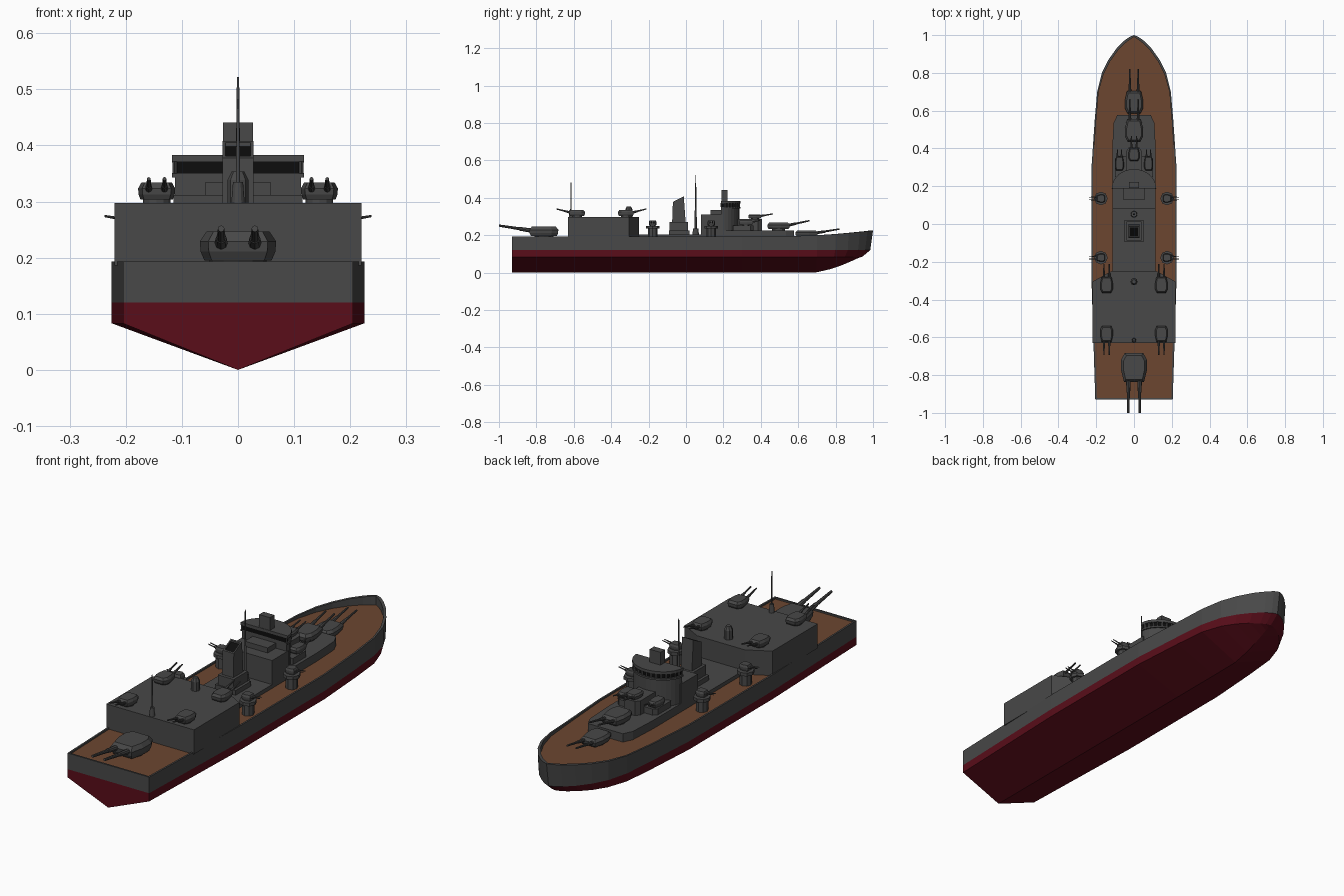
import bpy, bmesh, math
from mathutils import Matrix, Vector

if "Cube" in bpy.data.objects:
    bpy.data.objects.remove(bpy.data.objects["Cube"])


def material(name, rgb):
    m = bpy.data.materials.new(name)
    m.diffuse_color = (*rgb, 1)
    m.use_nodes = True
    m.node_tree.nodes["Principled BSDF"].inputs["Base Color"].default_value = m.diffuse_color
    return m


GREY = material("dark_grey", (0.065, 0.065, 0.065))
RED = material("hull_red", (0.10, 0.004, 0.010))
WOOD = material("deck_wood", (0.15, 0.062, 0.03))
BLACK = material("black", (0.004, 0.004, 0.004))


def finish(name, bm, mat=GREY):
    bmesh.ops.remove_doubles(bm, verts=bm.verts, dist=1e-5)
    bmesh.ops.recalc_face_normals(bm, faces=bm.faces)
    me = bpy.data.meshes.new(name)
    bm.to_mesh(me)
    bm.free()
    me.materials.append(mat)
    ob = bpy.data.objects.new(name, me)
    bpy.context.collection.objects.link(ob)
    return ob


def loft(bm, rows, closed=False, caps=False):
    vs = [[bm.verts.new(p) for p in r] for r in rows]
    n = len(rows[0])
    for a, b in zip(vs, vs[1:]):
        for i in range(n if closed else n - 1):
            j = (i + 1) % n
            bm.faces.new((a[i], a[j], b[j], b[i]))
    if caps:
        bm.faces.new(vs[0])
        bm.faces.new(vs[-1])


def prism(name, outline, z0, z1, mat=GREY):
    bm = bmesh.new()
    loft(bm, [[(x, y, z) for x, y in outline] for z in (z0, z1)], True, True)
    return finish(name, bm, mat)


def box(name, x0, x1, y0, y1, z0, z1, mat=GREY):
    return prism(name, [(x0, y0), (x1, y0), (x1, y1), (x0, y1)], z0, z1, mat)


def mirrored(half):
    return half + [(-x, y) for x, y in reversed(half)]


def cone(bm, a, b, r0, r1, n=8):
    a, b = Vector(a), Vector(b)
    d = b - a
    m = Matrix.Translation((a + b) / 2) @ d.to_track_quat('Z', 'Y').to_matrix().to_4x4()
    bmesh.ops.create_cone(bm, cap_ends=True, segments=n, radius1=r0, radius2=r1,
                          depth=d.length, matrix=m)


def column(name, x, y, steps, n=12):
    bm = bmesh.new()
    for z0, z1, r0, r1 in steps:
        cone(bm, (x, y, z0), (x, y, z1), r0, r1, n)
    return finish(name, bm)


# Hull stations: y, half width, top height
stations = [(-.93, .205, .193), (-.3, .225, .193), (.3, .225, .193), (.55, .208, .195),
            (.7, .195, .2), (.8, .17, .206), (.87, .135, .212), (.93, .092, .218),
            (.97, .052, .222), (.99, .025, .225), (1.0, 0, .226)]
bottom, side, deck = [], [], []
for y, w, zt in stations:
    t = max(0, (y - .68) / .32)
    keel = (0, y - .07 * t, .083 * t ** 1.5)
    chine, water = y - .06 * t * t, y - .015 * t * t
    wi, yi = max(w - .008, 0), y - (.01 if y > .7 else 0) + (.008 if y < -.9 else 0)
    half = [(w, water, .12), (w * (1 - .12 * t), chine, .083)]
    bottom.append(half + [keel] + [(-x, a, b) for x, a, b in reversed(half)])
    side.append([(w, water, .12), (w, y, zt), (wi, yi, zt), (wi, yi, .184)])
    deck.append((wi, yi))

bm = bmesh.new()
loft(bm, bottom)
bm.verts.ensure_lookup_table()
bm.faces.new(bm.verts[:5])
finish("hull_bottom", bm, RED)

bm = bmesh.new()
for s in (1, -1):
    loft(bm, [[(s * x, y, z) for x, y, z in r] for r in side])
# stern plate and its inner rim
loft(bm, [[(s * x, y, z) for x, y, z in side[0]] for s in (1, -1)])
finish("hull_side", bm)

bm = bmesh.new()
loft(bm, [[(-w, y, .186), (w, y, .186)] for w, y in deck])
finish("deck", bm, WOOD)

# Superstructure blocks
prism("aft_house", mirrored([(.22, -.63), (.22, -.305), (.12, -.25)]), .186, .297)
box("mid_platform", -.115, .115, -.255, .1, .186, .203)
prism("fore_platform", mirrored([(.115, .08), (.115, .4), (.108, .535), (.088, .578)]), .186, .224)
box("bridge_rear", -.115, .115, .08, .2, .2, .312)
box("bridge_step", -.058, .058, .13, .2, .312, .335)
box("small_rear_cabin", -.027, .027, .19, .222, .38, .441)


# Rounded bridge with window band and rims
def arc(r, k=16):
    return [(r * math.cos(math.pi * i / k), .188 + (r - .015) * math.sin(math.pi * i / k))
            for i in range(k + 1)]


prism("bridge_tower", arc(.112), .2, .35)
prism("bridge_windows", arc(.110), .35, .371, BLACK)
prism("bridge_sill", arc(.118), .343, .351)
prism("bridge_roof", arc(.118), .37, .383)
bm = bmesh.new()
for x, y in arc(.113):
    cone(bm, (x, y, .35), (x, y, .371), .004, .004, 4)
finish("window_posts", bm)

# Structures in front of the bridge
prism("upper_gun_tower", mirrored([(.042, .25), (.042, .385), (.028, .405)]), .22, .288)
for s in (1, -1):
    prism("side_gun_base", [(s * .04, .25), (s * .1, .25), (s * .1, .345), (s * .085, .36),
                            (s * .04, .36)], .22, .252)

# Funnel with slanted open top
box("funnel_base", -.052, .052, -.092, .018, .2, .225)
box("funnel_lower", -.04, .04, -.088, .012, .225, .27)


def ring(hx, y0, y1, za, zb):
    return [(-hx, y0, za), (hx, y0, za), (hx, y1, zb), (-hx, y1, zb)]


bm = bmesh.new()
loft(bm, [ring(.028, -.074, -.002, .27, .27), ring(.028, -.07, -.012, .378, .408),
          ring(.022, -.064, -.018, .381, .405), ring(.022, -.064, -.018, .35, .37)], True)
finish("funnel", bm)
bm = bmesh.new()
bm.faces.new([bm.verts.new(p) for p in ring(.0225, -.0645, -.0175, .374, .398)])
finish("funnel_opening", bm, BLACK)

# Masts and director post
column("main_mast", 0, .052, [(.2, .235, .017, .015), (.23, .36, .006, .005), (.36, .522, .004, .002)])
column("aft_mast", 0, -.615, [(.297, .335, .012, .009), (.33, .482, .004, .002)])
column("aft_director", 0, -.305, [(.297, .338, .019, .019), (.338, .354, .019, .011)], 8)


# Twin gun turrets, modelled facing +y
def turret(name, x, y, z, length, width, height, reach, gap, r, rise, turn=0):
    bm = bmesh.new()
    w, l = width / 2, length / 2
    plan = mirrored([(w * .72, -l), (w, -l * .55), (w, l * .2), (w * .78, l)])
    levels = [(0, .88), (.3, .98), (.65, 1), (1, .82)]
    loft(bm, [[(px * s, py * s, height * h) for px, py in plan] for h, s in levels], True, True)
    cone(bm, (0, 0, -.012), (0, 0, .006), w * .75, w * .75, 12)
    for s in (1, -1):
        a = Vector((s * gap, l * .75, height * .55))
        b = Vector((s * gap, reach, height * .55 + rise))
        cone(bm, a, a.lerp(b, .4), r * 1.35, r * 1.1)
        cone(bm, a.lerp(b, .4), b, r * .9, r * .65)
    ob = finish(name, bm)
    ob.location = (x, y, z)
    ob.rotation_euler.z = turn


turret("aft_main_turret", 0, -.76, .195, .155, .136, .052, .24, .03, .009, .028, math.pi)
turret("fore_main_turret_a", 0, .645, .193, .12, .095, .033, .175, .022, .006, .022)
turret("fore_main_turret_b", 0, .495, .232, .12, .095, .036, .165, .022, .006, .026)
turret("fore_upper_turret", 0, .368, .29, .07, .058, .022, .098, .014, .0045, .012)
for s in (1, -1):
    turret("fore_side_turret", s * .077, .32, .255, .075, .046, .026, .075, .011, .004, .01)
    turret("aft_house_turret_front", s * .145, -.322, .304, .085, .066, .03, .11, .014, .005, .02)
    turret("aft_house_turret_rear", s * .145, -.582, .304, .085, .066, .03, .11, .014, .005, .02, math.pi)
    # Pedestal guns along the rails
    for y in (.135, -.178):
        column("pedestal", s * .175, y, [(.184, .235, .026, .026), (.235, .25, .036, .036)], 8)
        turret("pedestal_gun", s * .175, y, .252, .045, .042, .026, .063, .007, .003, .008,
               -s * math.pi / 2)
